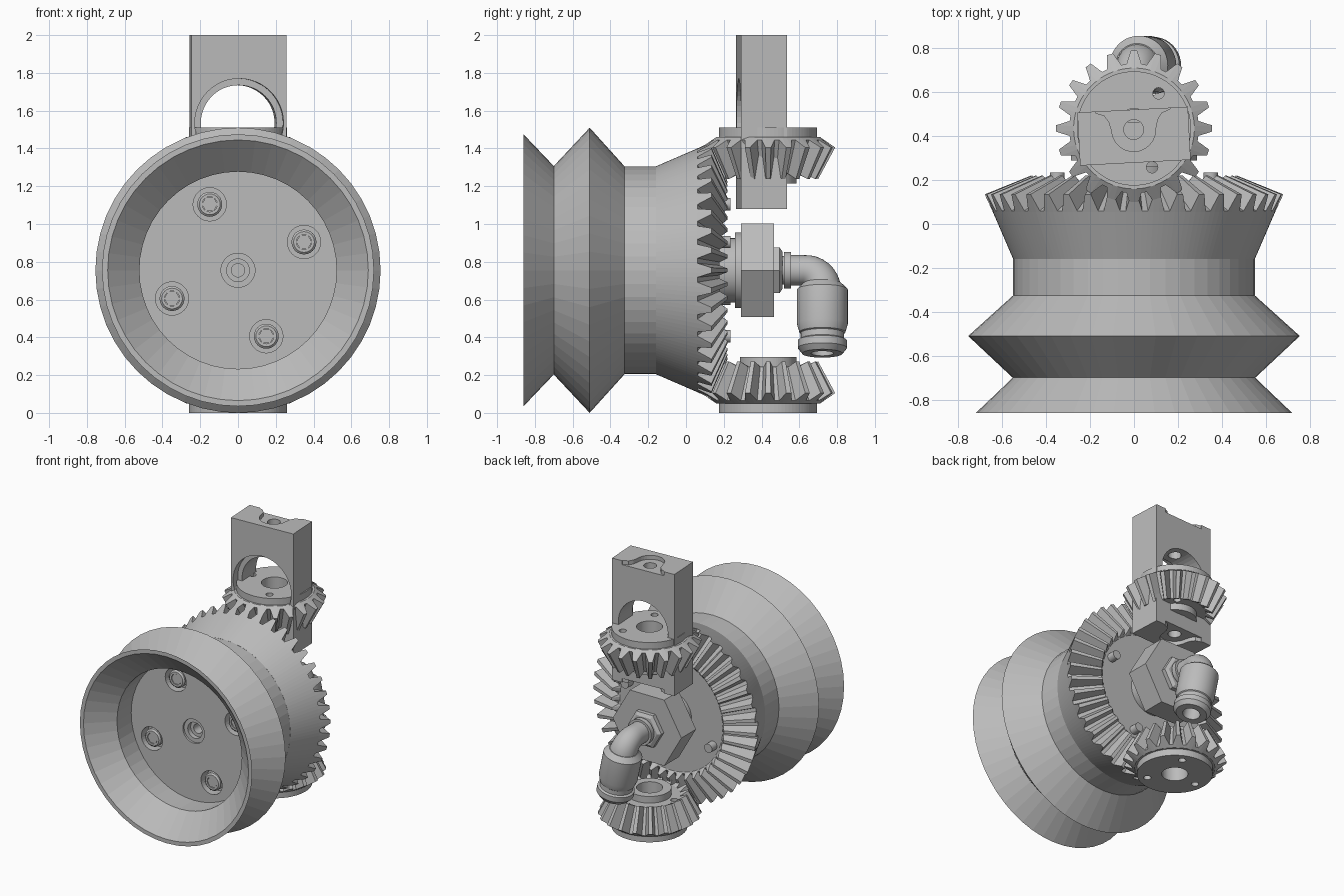
import bpy, bmesh
from math import sin, cos, pi, radians
from mathutils import Matrix

cube = bpy.data.objects.get("Cube")
if cube:
    bpy.data.objects.remove(cube, do_unlink=True)

grey = bpy.data.materials.new("plain_grey")
grey.use_nodes = True
grey.diffuse_color = (0.5, 0.5, 0.5, 1)
grey.node_tree.nodes["Principled BSDF"].inputs["Base Color"].default_value = (0.5, 0.5, 0.5, 1)

AXIS_Z, APEX_Y = 0.755, 0.435
ALONG_Y = Matrix.Translation((0, 0, AXIS_Z)) @ Matrix.Rotation(-pi / 2, 4, 'X')
smooth_parts = []


def finish(name, bm, matrix, smooth=False):
    bmesh.ops.remove_doubles(bm, verts=bm.verts, dist=1e-5)
    bmesh.ops.recalc_face_normals(bm, faces=bm.faces)
    bm.transform(matrix)
    mesh = bpy.data.meshes.new(name)
    bm.to_mesh(mesh)
    bm.free()
    mesh.materials.append(grey)
    ob = bpy.data.objects.new(name, mesh)
    bpy.context.scene.collection.objects.link(ob)
    if smooth:
        smooth_parts.append(ob)
    return ob


def revolve(name, profile, matrix, segs=48, teeth=0, smooth=True):
    """Spin a closed (radius, height) loop; a nested entry is a (tip, root) pair."""
    if teeth:
        steps = [((i + f) * 2 * pi / teeth, tip) for i in range(teeth)
                 for f, tip in ((-0.13, 0), (0.13, 0), (0.37, 1), (0.63, 1))]
    else:
        steps = [(i * 2 * pi / segs, 0) for i in range(segs)]
    bm = bmesh.new()
    columns = []
    for a, k in steps:
        pts = [p[k] if isinstance(p[0], tuple) else p for p in profile]
        columns.append([bm.verts.new((r * cos(a), r * sin(a), h)) for r, h in pts])
    n = len(profile)
    for i, col in enumerate(columns):
        nxt = columns[(i + 1) % len(columns)]
        for j in range(n):
            k = (j + 1) % n
            if profile[j][0] == 0 and profile[k][0] == 0:
                continue
            quad = [col[j], col[k], nxt[k], nxt[j]]
            if profile[j][0] == 0:
                quad = quad[:3]
            elif profile[k][0] == 0:
                quad = [col[j], col[k], nxt[j]]
            bm.faces.new(quad)
    return finish(name, bm, matrix, smooth)


def rod(name, r, h0, h1, matrix, segs=32, smooth=True):
    return revolve(name, [(0, h0), (r, h0), (r, h1), (0, h1)], matrix, segs, smooth=smooth)


def prism(name, pts, h0, h1, matrix):
    bm = bmesh.new()
    low = [bm.verts.new((x, y, h0)) for x, y in pts]
    high = [bm.verts.new((x, y, h1)) for x, y in pts]
    bm.faces.new(low)
    bm.faces.new(high)
    for i in range(len(pts)):
        j = (i + 1) % len(pts)
        bm.faces.new((low[i], low[j], high[j], high[i]))
    return finish(name, bm, matrix)


def cut(target, cutter):
    mod = target.modifiers.new("cut", 'BOOLEAN')
    mod.operation, mod.solver, mod.object = 'DIFFERENCE', 'EXACT', cutter
    bpy.context.view_layer.objects.active = target
    bpy.ops.object.modifier_apply(modifier=mod.name)
    if cutter in smooth_parts:
        smooth_parts.remove(cutter)
    bpy.data.objects.remove(cutter, do_unlink=True)


# Bellows-shaped cup with a stepped centre bore
bellows = revolve("bellows_cup", [
    (0.035, -0.16), (0.55, -0.16), (0.55, -0.325), (0.755, -0.51), (0.552, -0.70),
    (0.72, -0.86), (0.69, -0.86), (0.522, -0.70), (0.522, -0.53), (0.09, -0.53),
    (0.09, -0.515), (0.06, -0.515), (0.06, -0.48), (0.035, -0.48)], ALONG_Y, smooth=False)

# Four recessed cap screws, with tips showing behind the large gear
for i in range(4):
    a = radians(23.2 + 90 * i)
    spot = Matrix.Translation((0.38 * cos(a), 0, 0.38 * sin(a))) @ ALONG_Y
    cut(bellows, rod("cutter", 0.088, -0.6, -0.45, spot))
    revolve(f"cap_screw_{i + 1}", [(0, -0.49), (0.04, -0.49), (0.04, -0.525), (0.055, -0.525),
            (0.066, -0.515), (0.066, -0.44), (0, -0.44)], spot, 24)
    rod(f"hex_socket_{i + 1}", 0.042, -0.52, -0.488, spot, 6, smooth=False)
    rod(f"screw_tip_{i + 1}", 0.033, 0.15, 0.235, spot, 20)

# Large bevel gear
revolve("large_bevel_gear", [
    (0.05, -0.16), (0.55, -0.16), (0.643, 0.055), ((0.68, 0.135), (0.645, 0.06)),
    ((0.47, 0.22), (0.44, 0.178)), (0.43, 0.175), (0.05, 0.175)],
    ALONG_Y, teeth=40, smooth=False)

# Two small bevel gears, mirrored about the main axis
small_profile = [
    (0.09, 0.46), (0.15, 0.46), (0.15, 0.51), (0.21, 0.51),
    ((0.265, 0.483), (0.215, 0.512)), ((0.355, 0.65), (0.295, 0.69)),
    (0.275, 0.705), (0.26, 0.705), (0.26, 0.755), (0.09, 0.755)]
for name, turn in (("upper", 0), ("lower", pi)):
    place = Matrix.Translation((0, APEX_Y, AXIS_Z)) @ Matrix.Rotation(turn, 4, 'X')
    gear = revolve(name + "_bevel_gear", small_profile, place, teeth=20, smooth=False)
    for angle in (55, -65, 175):
        a = radians(angle)
        hole = place @ Matrix.Translation((0.195 * cos(a), 0.195 * sin(a), 0))
        cut(gear, rod("cutter", 0.026, 0.4, 0.8, hole, 16))

# Upright bracket, turned slightly, with a round window
turned = Matrix.Translation((0, 0.4, 0)) @ Matrix.Rotation(radians(3), 4, 'Z')
W, D = 0.252, 0.121
bracket = prism("upright_bracket", [(-W, -D), (W, -D), (W, D), (-W, D)], 1.08, 2.0, turned)
window = turned @ Matrix.Translation((0, 0, 1.535)) @ Matrix.Rotation(-pi / 2, 4, 'X')
cut(bracket, rod("cutter", 0.2, -0.3, 0.3, window, 48))
cut(bracket, rod("cutter", 0.235, -0.3, -0.06, window, 48))

# Bolt hole and flared pocket at each end of the bracket
bolt = turned @ Matrix.Translation((0, 0.03, 0))
arc = [(0.1 * cos(pi + pi * i / 16), 0.1 * sin(pi + pi * i / 16)) for i in range(17)]
flare = [(0.11, 0.04), (0.13, 0.07), (0.17, 0.085), (0.17, 0.2)]
outline = arc + flare + [(-x, y) for x, y in reversed(flare)]
cut(bracket, rod("cutter", 0.045, 1.0, 2.1, bolt))
for h0, h1 in ((1.97, 2.1), (1.0, 1.11)):
    cut(bracket, prism("cutter", outline, h0, h1, bolt))

# Hub, large hex nut and fitting nut on the main axis
revolve("hub_flange", [(0, 0.16), (0.17, 0.16), (0.17, 0.26), (0.2, 0.26), (0.2, 0.295),
                       (0, 0.295)], ALONG_Y)
rod("large_hex_nut", 0.287, 0.29, 0.465, ALONG_Y, 6, smooth=False)
revolve("fitting_hex_nut", [(0, 0.46), (0.14, 0.46), (0.14, 0.495), (0.115, 0.51), (0, 0.51)],
        ALONG_Y, 6, smooth=False)
revolve("fitting_neck", [(0, 0.5), (0.075, 0.5), (0.075, 0.52), (0.097, 0.52), (0.097, 0.555),
                         (0, 0.555)], ALONG_Y, 32)

# Elbow tube, leaning a little to the left
lean = Matrix.Translation((0, 0, AXIS_Z)) @ Matrix.Rotation(radians(-12), 4, 'Y')
path = [(0.54, 0)] + [(0.622 + 0.1 * sin(t * pi / 16), -0.1 + 0.1 * cos(t * pi / 16))
                      for t in range(9)] + [(0.722, -0.2)]
bm = bmesh.new()
rings = []
for i, (y, z) in enumerate(path):
    t = max(0, min(8, i - 1)) / 8
    tilt = t * pi / 2
    radius = 0.08 + 0.02 * t
    ring = []
    for s in range(32):
        u, v = radius * cos(s * pi / 16), radius * sin(s * pi / 16)
        ring.append(bm.verts.new((u, y + v * sin(tilt), z + v * cos(tilt))))
    rings.append(ring)
for a, b in zip(rings, rings[1:]):
    for s in range(32):
        bm.faces.new((a[s], a[(s + 1) % 32], b[(s + 1) % 32], b[s]))
bm.faces.new(rings[0])
bm.faces.new(rings[-1])
finish("elbow_tube", bm, lean, True)

# Push-in collar and release ring at the end of the elbow
revolve("elbow_collar", [
    (0, -0.07), (0.1, -0.07), (0.135, -0.105), (0.135, -0.29), (0.122, -0.335),
    (0.115, -0.34), (0.115, -0.372), (0.13, -0.38), (0.13, -0.42), (0.107, -0.45),
    (0.06, -0.45), (0.06, -0.3), (0, -0.3)],
    lean @ Matrix.Translation((0, 0.722, 0)), 40)

# Smooth the turned parts and keep their edges sharp
for ob in bpy.context.view_layer.objects:
    ob.select_set(ob in smooth_parts)
bpy.context.view_layer.objects.active = smooth_parts[0]
bpy.ops.object.shade_smooth_by_angle(angle=radians(25))
